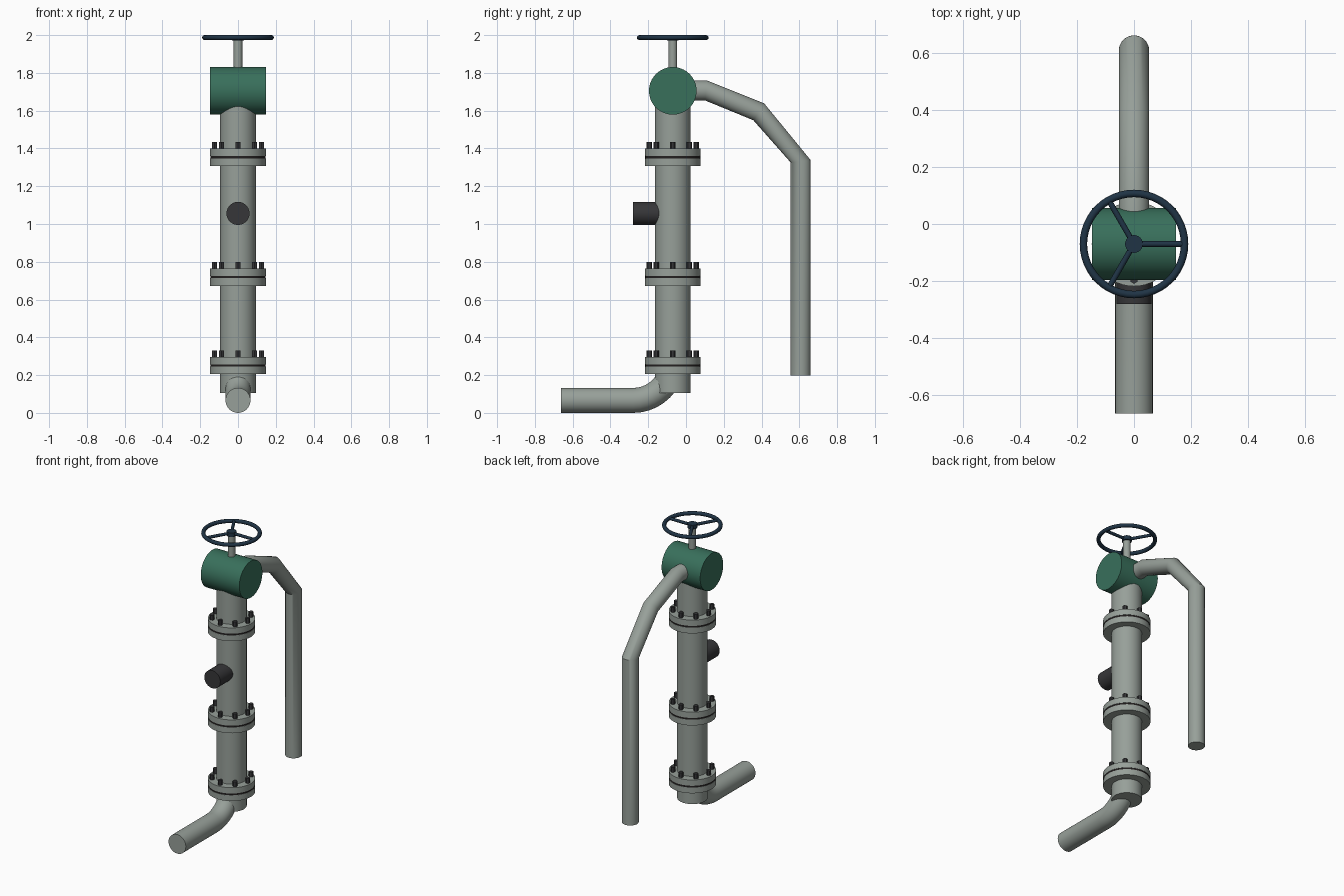
import bpy, bmesh, math
from mathutils import Vector, Matrix

if "Cube" in bpy.data.objects:
    bpy.data.objects.remove(bpy.data.objects["Cube"])

AXIS_Y = -0.07


def material(name, rgb):
    m = bpy.data.materials.new(name)
    m.use_nodes = True
    m.diffuse_color = (*rgb, 1)
    m.node_tree.nodes["Principled BSDF"].inputs["Base Color"].default_value = (*rgb, 1)
    return m


GREY = material("grey pipe paint", (0.31, 0.35, 0.32))
GREEN = material("green paint", (0.04, 0.16, 0.105))
NAVY = material("navy paint", (0.014, 0.034, 0.06))
DARK = material("dark steel", (0.037, 0.037, 0.04))
RUBBER = material("black rubber", (0.018, 0.015, 0.015))


def finish(name, bm, mat):
    bmesh.ops.recalc_face_normals(bm, faces=bm.faces)
    mesh = bpy.data.meshes.new(name)
    bm.to_mesh(mesh)
    bm.free()
    mesh.materials.append(mat)
    ob = bpy.data.objects.new(name, mesh)
    bpy.context.collection.objects.link(ob)
    bpy.ops.object.select_all(action="DESELECT")
    ob.select_set(True)
    bpy.context.view_layer.objects.active = ob
    bpy.ops.object.shade_smooth_by_angle(angle=math.radians(35))
    return ob


def add_rod(bm, a, b, r, sides=48):
    a, b = Vector(a), Vector(b)
    d = b - a
    turn = d.to_track_quat("Z", "Y").to_matrix().to_4x4()
    bmesh.ops.create_cone(bm, cap_ends=True, segments=sides, radius1=r, radius2=r,
                          depth=d.length, matrix=Matrix.Translation((a + b) / 2) @ turn)


def rod(name, a, b, r, mat, sides=48):
    bm = bmesh.new()
    add_rod(bm, a, b, r, sides)
    return finish(name, bm, mat)


def disc(name, z0, z1, r, mat):
    return rod(name, (0, AXIS_Y, z0), (0, AXIS_Y, z1), r, mat)


def bent_pipe(name, stations, r, mat, sides=32):
    """Tube in the plane x = 0 through (y, z, heading in degrees) stations."""
    bm = bmesh.new()
    rings = []
    for y, z, heading in stations:
        h = math.radians(heading)
        ring = []
        for i in range(sides):
            a = math.tau * i / sides
            s = r * math.sin(a)
            ring.append(bm.verts.new((r * math.cos(a), y - s * math.sin(h), z + s * math.cos(h))))
        rings.append(ring)
    for p, q in zip(rings, rings[1:]):
        for i in range(sides):
            j = (i + 1) % sides
            bm.faces.new((p[i], p[j], q[j], q[i]))
    bm.faces.new(rings[0])
    bm.faces.new(rings[-1])
    return finish(name, bm, mat)


# Upright pipe and its bolted flanges
disc("main_pipe", 0.106, 1.68, 0.095, GREY)
for label, z in (("lower", 0.251), ("middle", 0.719), ("upper", 1.354)):
    disc(label + "_flange_bottom", z - 0.046, z - 0.006, 0.148, GREY)
    disc(label + "_gasket", z - 0.006, z + 0.006, 0.146, RUBBER)
    disc(label + "_flange_top", z + 0.006, z + 0.046, 0.148, GREY)
    bolts = bmesh.new()
    for k in range(8):
        a = math.tau * k / 8
        x, y = 0.124 * math.cos(a), AXIS_Y + 0.124 * math.sin(a)
        add_rod(bolts, (x, y, z + 0.04), (x, y, z + 0.08), 0.015, 6)
    finish(label + "_bolts", bolts, DARK)

# Valve body, front nozzle and stem
rod("valve_body", (-0.147, AXIS_Y, 1.705), (0.147, AXIS_Y, 1.705), 0.126, GREEN, 64)
rod("front_nozzle", (0, -0.1, 1.056), (0, -0.28, 1.056), 0.061, DARK)
disc("valve_stem", 1.8, 1.985, 0.023, GREY)

# Inlet pipe with a swept elbow
R = 0.21
elbow = [(-0.28 + R * math.sin(math.radians(d)), 0.066 + R * (1 - math.cos(math.radians(d))), d)
         for d in range(0, 91, 9)]
bent_pipe("inlet_pipe", [(-0.663, 0.066, 0)] + elbow, 0.066, GREY)

# Outlet pipe bending down at the back
bent_pipe("outlet_pipe", [(-0.02, 1.707, 0), (0.106, 1.707, -6), (0.385, 1.594, -33),
                          (0.607, 1.332, -83), (0.607, 0.197, -90)], 0.053, GREY)

# Hand wheel: rim, spokes and hub
WHEEL = Vector((0, AXIS_Y, 1.987))
bm = bmesh.new()
rim, tube = 48, 12
grid = []
for i in range(rim):
    a = math.tau * i / rim
    grid.append([])
    for j in range(tube):
        t = math.tau * j / tube
        rr = 0.177 + 0.013 * math.cos(t)
        grid[-1].append(bm.verts.new(WHEEL + Vector((rr * math.cos(a), rr * math.sin(a), 0.013 * math.sin(t)))))
for i in range(rim):
    for j in range(tube):
        p, q, k = grid[i], grid[(i + 1) % rim], (j + 1) % tube
        bm.faces.new((p[j], q[j], q[k], p[k]))
finish("hand_wheel_rim", bm, NAVY)

bm = bmesh.new()
for k in range(3):
    a = math.tau * k / 3
    add_rod(bm, WHEEL, WHEEL + 0.177 * Vector((math.cos(a), math.sin(a), 0)), 0.01, 12)
finish("hand_wheel_spokes", bm, NAVY)
disc("hand_wheel_hub", 1.972, 2.0, 0.031, NAVY)
